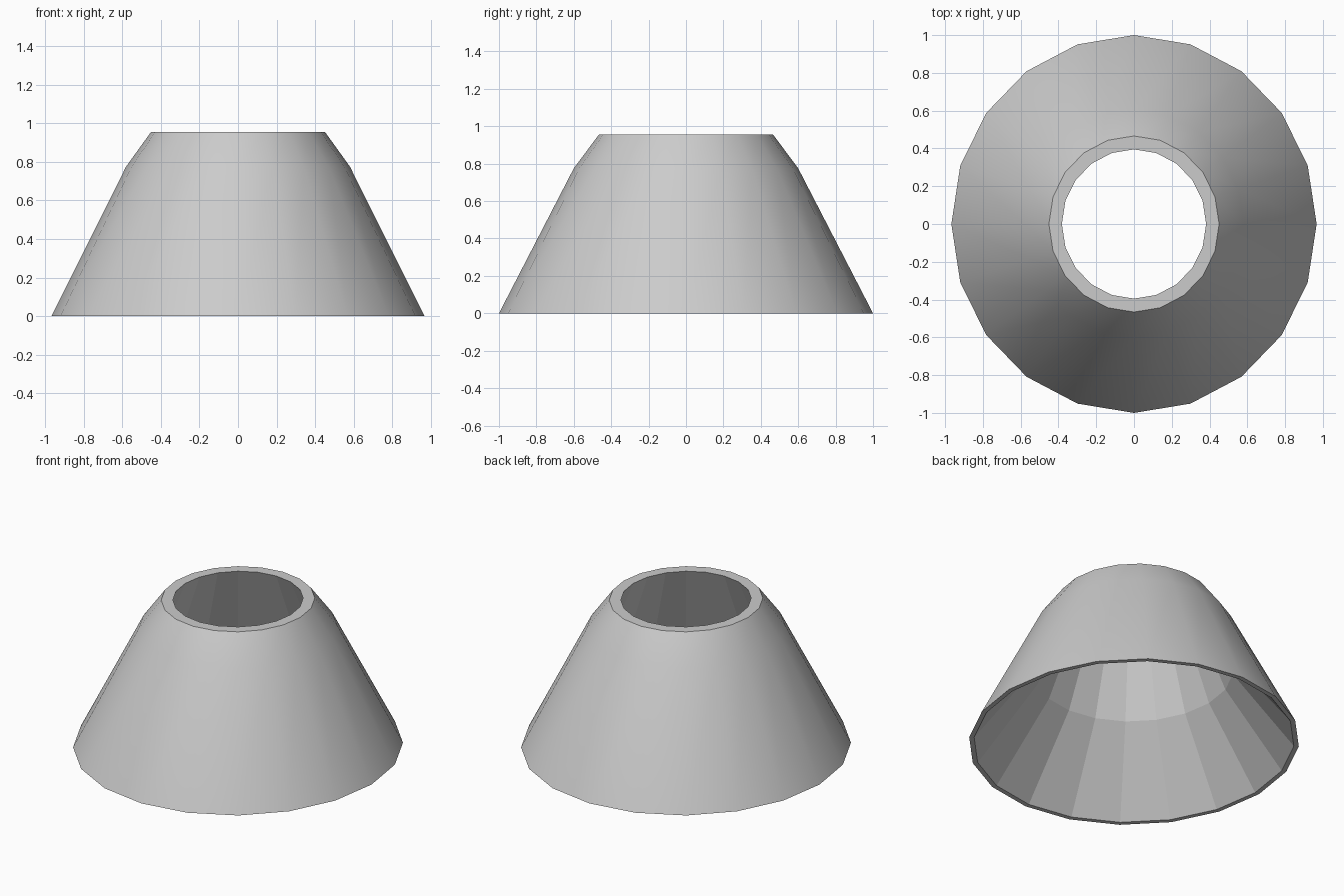
import bpy, bmesh
from math import sin, cos, tau

if "Cube" in bpy.data.objects:
    bpy.data.objects.remove(bpy.data.objects["Cube"])

SIDES = 20
X_SCALE = 0.967  # the ring is slightly narrower across x

# closed wall profile: (radius, height), outside up, then inside down
PROFILE = [(1.0, 0.0), (0.6, 0.775), (0.466, 0.955),
           (0.395, 0.955), (0.6, 0.48), (0.97, 0.0)]
SMOOTH_BANDS = {0, 1}  # outer wall

bm = bmesh.new()
rings = [[bm.verts.new((r * X_SCALE * sin(tau * i / SIDES),
                        -r * cos(tau * i / SIDES), z))
          for i in range(SIDES)] for r, z in PROFILE]

# hollow wall, with top and bottom rims
for k, ring in enumerate(rings):
    above = rings[(k + 1) % len(rings)]
    for i in range(SIDES):
        j = (i + 1) % SIDES
        face = bm.faces.new((ring[i], ring[j], above[j], above[i]))
        face.smooth = k in SMOOTH_BANDS

# keep the rims crisp
for edge in bm.edges:
    if len({f.smooth for f in edge.link_faces}) == 2:
        edge.smooth = False

bmesh.ops.recalc_face_normals(bm, faces=bm.faces[:])
mesh = bpy.data.meshes.new("hollow_cone_shade")
bm.to_mesh(mesh)
bm.free()
shade = bpy.data.objects.new("hollow_cone_shade", mesh)
bpy.context.collection.objects.link(shade)
